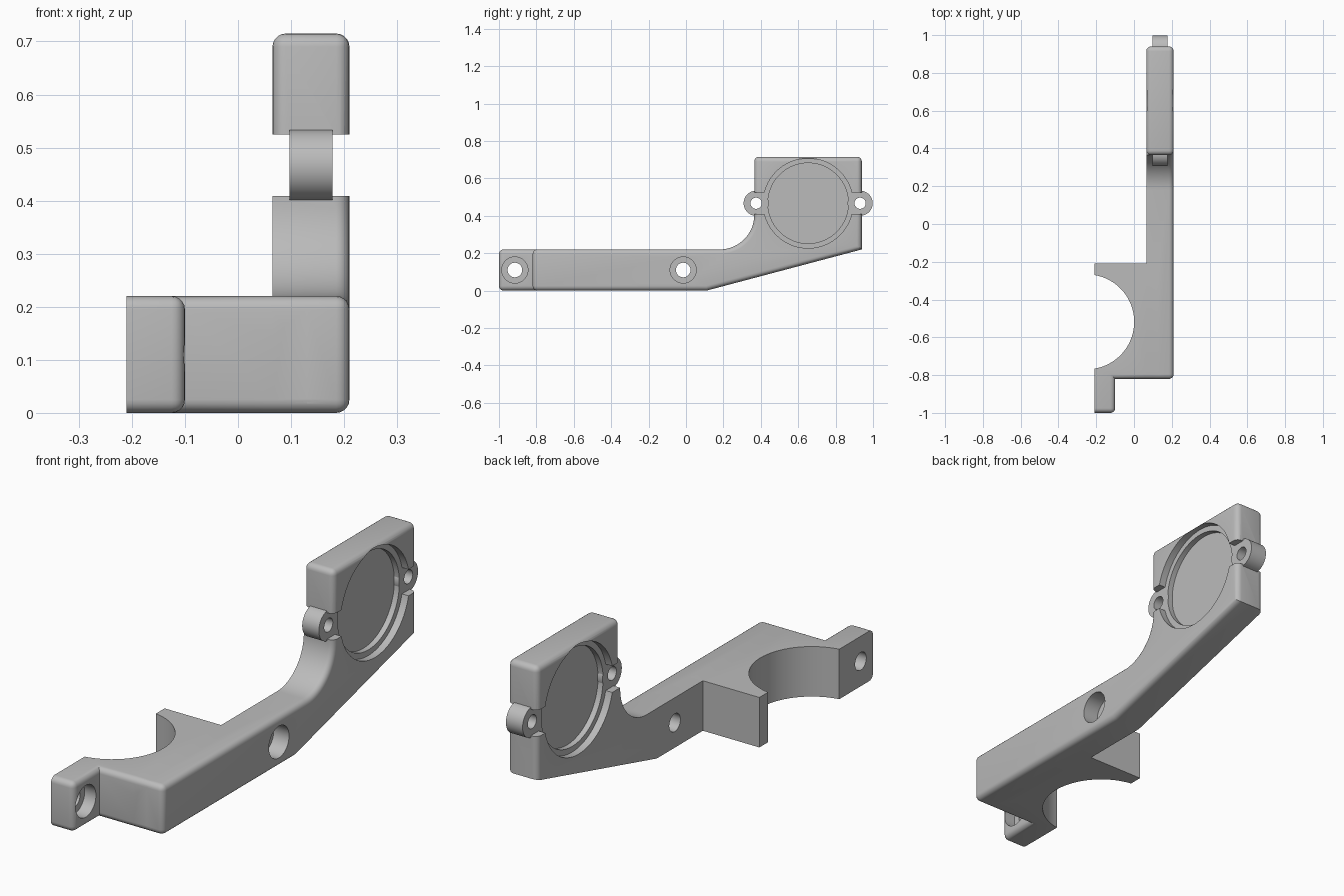
import bpy, bmesh, math
from mathutils import Matrix, Vector

if "Cube" in bpy.data.objects:
    bpy.data.objects.remove(bpy.data.objects["Cube"])

grey = bpy.data.materials.new("plain_grey")
grey.diffuse_color = (0.5, 0.5, 0.5, 1)
grey.use_nodes = True
grey.node_tree.nodes["Principled BSDF"].inputs["Base Color"].default_value = grey.diffuse_color

X0, X1 = 0.065, 0.21            # arm thickness
XM = (X0 + X1) / 2
EAR_HALF = 0.0405
DY, DZ = 0.653, 0.467           # centre of the round seat
R = 0.025                       # edge fillet


def finish(bm, name):
    bmesh.ops.recalc_face_normals(bm, faces=bm.faces)
    me = bpy.data.meshes.new(name)
    bm.to_mesh(me)
    bm.free()
    ob = bpy.data.objects.new(name, me)
    bpy.context.collection.objects.link(ob)
    me.materials.append(grey)
    return ob


def prism(name, pts, offset, rounded=None):
    """Extrude a closed 3D outline, then fillet the edges chosen by a rule."""
    bm = bmesh.new()
    face = bm.faces.new([bm.verts.new(p) for p in pts])
    out = bmesh.ops.extrude_face_region(bm, geom=[face])
    moved = [v for v in out["geom"] if isinstance(v, bmesh.types.BMVert)]
    bmesh.ops.translate(bm, vec=Vector(offset), verts=moved)
    bmesh.ops.recalc_face_normals(bm, faces=bm.faces)
    if rounded:
        edges = [e for e in bm.edges if rounded(e.verts[0].co, e.verts[1].co)]
        bmesh.ops.bevel(bm, geom=edges, offset=R, offset_type='OFFSET',
                        segments=5, profile=0.5, affect='EDGES', clamp_overlap=False)
    return finish(bm, name)


def box(name, x0, x1, y0, y1, z0, z1, rounded=None):
    pts = [(x0, y0, z0), (x0, y1, z0), (x0, y1, z1), (x0, y0, z1)]
    return prism(name, pts, (x1 - x0, 0, 0), rounded)


def cyl(name, centre, r, depth, axis='X', n=64):
    bm = bmesh.new()
    rot = Matrix.Rotation(math.pi / 2, 4, 'Y') if axis == 'X' else Matrix()
    bmesh.ops.create_cone(bm, cap_ends=True, segments=n, radius1=r, radius2=r,
                          depth=depth, matrix=Matrix.Translation(centre) @ rot)
    return finish(bm, name)


def xcyl(name, x0, x1, y, z, r, n=64):
    return cyl(name, ((x0 + x1) / 2, y, z), r, x1 - x0, 'X', n)


def combine(target, other, op):
    mod = target.modifiers.new("join", 'BOOLEAN')
    mod.operation, mod.object, mod.solver = op, other, 'EXACT'
    bpy.context.view_layer.objects.active = target
    bpy.ops.object.modifier_apply(modifier=mod.name)
    bpy.data.objects.remove(other)


def near(a, b):
    return abs(a - b) < 1e-4


# Arm: side profile with a concave sweep up to the plate
outline = [(-0.82, 0), (0.11, 0), (0.94, 0.22), (0.94, DZ), (0.365, DZ)]
for i in range(17):
    a = -math.pi / 2 * i / 16
    outline.append((0.18 + 0.185 * math.cos(a), 0.405 + 0.185 * math.sin(a)))
outline.append((-0.82, 0.22))


def arm_edges(a, b):
    if near(a.z, DZ) and near(b.z, DZ):
        return False
    if near(a.x, X1) and near(b.x, X1):
        return True
    if near(a.y, -0.82) and near(b.y, -0.82):
        return not near(a.x, b.x)
    return near(a.y, 0.94) and near(b.y, 0.94)and near(a.x, b.x)


bracket = prism("bracket", [(X0, y, z) for y, z in outline], (X1 - X0, 0, 0), arm_edges)

# Upper plate, rounded everywhere but underneath
plate = box("plate", X0, X1, 0.365, 0.94, 0.45, 0.715,
            lambda a, b: (near(a.z, 0.715) and near(b.z, 0.715)) or
            (near(a.x, b.x) and near(a.y, b.y)) and a.z + b.z > 1)
combine(bracket, plate, 'UNION')

# Clamp half with the bolt tab, flat on the mating side
clamp_pts = [(-0.21, -1), (-0.1, -1), (-0.1, -0.82), (0.13, -0.82), (0.13, -0.21), (-0.21, -0.21)]


def clamp_edges(a, b):
    if near(a.y, -1) and near(b.y, -1):
        return not near(a.x, b.x) or near(a.x, -0.1)
    return near(a.z, b.z) and ((near(a.y, -0.82) and near(b.y, -0.82)) or
                               (near(a.x, -0.1) and near(b.x, -0.1)))


clamp = prism("clamp", [(x, y, 0) for x, y in clamp_pts], (0, 0, 0.22), clamp_edges)
combine(bracket, clamp, 'UNION')

# Round tube opening in the clamp
combine(bracket, cyl("tube_cut", (-0.25, -0.518, 0.11), 0.251, 1, 'Z', 96), 'DIFFERENCE')

# Stepped round seats and ear slots on both sides of the plate
for side in (-1, 1):
    def span(inner):
        return sorted((XM + side * inner, XM + side * 0.2))
    combine(bracket, xcyl("seat_cut", *span(EAR_HALF), DY, DZ, 0.24, 96), 'DIFFERENCE')
    combine(bracket, xcyl("floor_cut", *span(0.016), DY, DZ, 0.215, 96), 'DIFFERENCE')
    for y0, y1 in ((0.25, 0.45), (0.856, 1.05)):
        combine(bracket, box("slot_cut", *span(EAR_HALF), y0, y1, DZ - 0.058, DZ + 0.058),
                'DIFFERENCE')

# Screw ears
for y in (0.375, 0.931):
    combine(bracket, xcyl("ear", XM - EAR_HALF, XM + EAR_HALF, y, DZ, 0.067), 'UNION')
    combine(bracket, xcyl("ear_hole", 0, 0.3, y, DZ, 0.03, 40), 'DIFFERENCE')

# Counterbored bolt holes in the tab and the arm
for y, face, depth in ((-0.915, -0.1, 0.055), (-0.015, X1, 0.075)):
    combine(bracket, xcyl("bolt_hole", face - 0.3, face + 0.1, y, 0.11, 0.039, 48), 'DIFFERENCE')
    combine(bracket, xcyl("bolt_head", face - depth, face + 0.1, y, 0.11, 0.07, 48), 'DIFFERENCE')

bpy.ops.object.select_all(action='DESELECT')
bracket.select_set(True)
bpy.context.view_layer.objects.active = bracket
bpy.ops.object.shade_smooth_by_angle(angle=math.radians(25))
